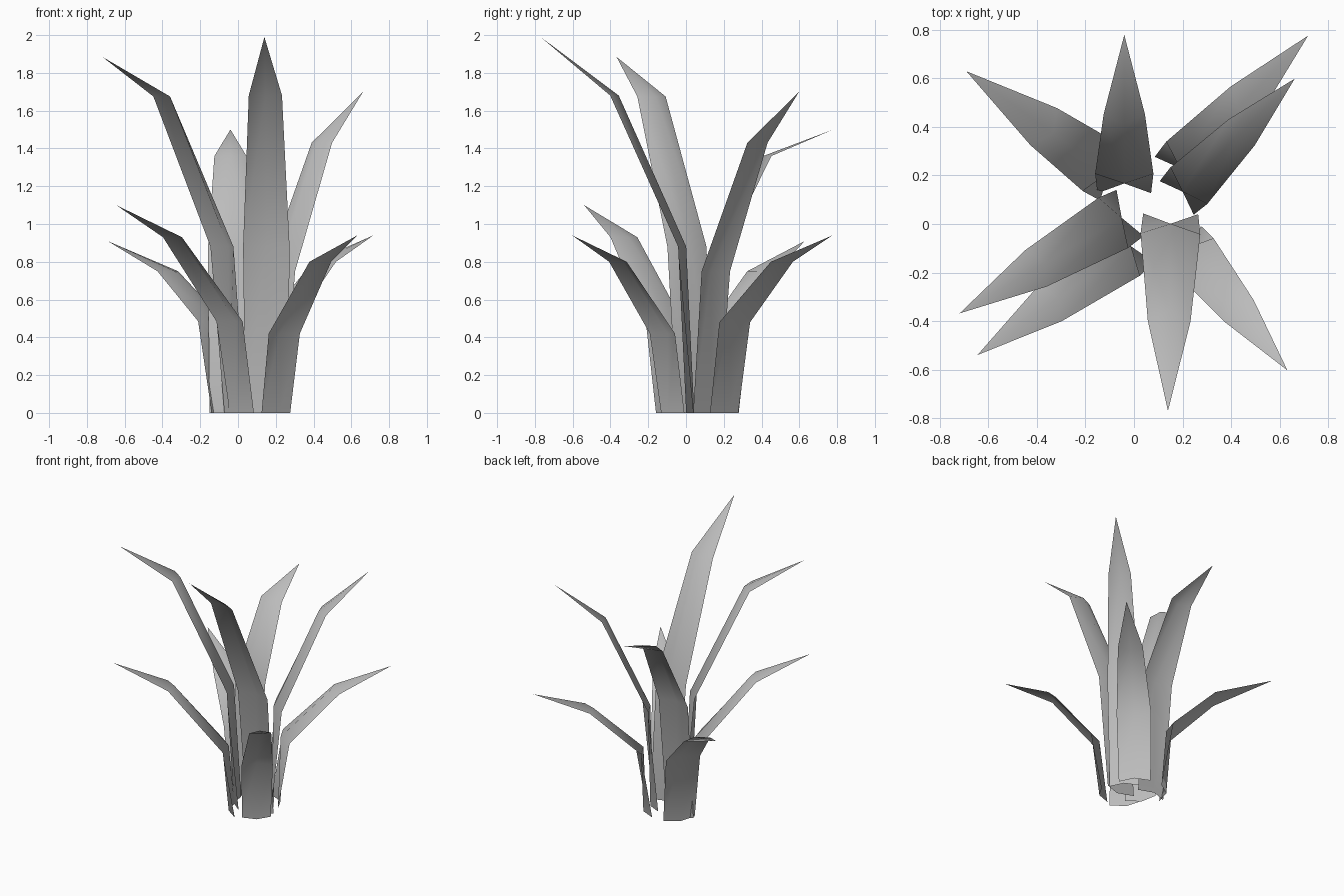
import bpy
import bmesh
from math import radians
from mathutils import Matrix

cube = bpy.data.objects.get("Cube")
if cube:
    bpy.data.objects.remove(cube, do_unlink=True)

# One flat grey for all leaves
grey = bpy.data.materials.new("leaf_grey")
grey.use_nodes = True
colour = (0.5, 0.5, 0.5, 1)
grey.diffuse_color = colour
grey.node_tree.nodes["Principled BSDF"].inputs["Base Color"].default_value = colour


def leaf(name, x, y, angle, heights, reaches, widths):
    """Folded strip of three rows and a tip; x, y is the middle of the bend row,
    reaches are measured outward from that row."""
    lower, upper, top = heights
    reach, tip_reach = reaches
    bend_half, upper_half = widths
    fold = bend_half / 3
    # Each row: edge reach, spine reach, half width, height
    rows = [
        (-2 * fold, -fold, bend_half * 0.92, 0),
        (0, -fold, bend_half, lower),
        (reach, reach - upper_half / 2, upper_half, upper),
    ]
    bm = bmesh.new()
    grid = []
    for edge, spine, half, z in rows:
        grid.append([bm.verts.new(p) for p in
                     ((edge, -half, z), (spine, 0, z), (edge, half, z))])
    tip = bm.verts.new((tip_reach, 0, top))
    for a, b in zip(grid, grid[1:]):
        for i in range(2):
            bm.faces.new((a[i], b[i], b[i + 1], a[i + 1]))
    for i in range(2):
        bm.faces.new((grid[-1][i], tip, grid[-1][i + 1]))
    # Upper side of the blade faces inward and up
    bm.normal_update()
    if sum(f.normal.z * f.calc_area() for f in bm.faces) < 0:
        bmesh.ops.reverse_faces(bm, faces=bm.faces[:])
    bm.transform(Matrix.Translation((x, y, 0)) @ Matrix.Rotation(radians(angle), 4, "Z"))
    for f in bm.faces:
        f.smooth = True
    mesh = bpy.data.meshes.new(name)
    bm.to_mesh(mesh)
    bm.free()
    mesh.materials.append(grey)
    obj = bpy.data.objects.new(name, mesh)
    bpy.context.collection.objects.link(obj)


# Tall leaves
leaf("tall_front_leaf", 0.15, -0.04, 269.2, (0.88, 1.68, 1.99), (0.36, 0.73), (0.123, 0.088))
leaf("tall_right_leaf", -0.085, 0.005, 210.5, (0.88, 1.675, 1.885), (0.37, 0.735), (0.12, 0.087))
leaf("tall_left_leaf", 0.226, 0.158, 45.3, (0.75, 1.43, 1.70), (0.31, 0.62), (0.107, 0.076))
leaf("tall_back_leaf", -0.04, 0.207, 90, (0.86, 1.36, 1.50), (0.245, 0.572), (0.12, 0.085))

# Short leaves
leaf("short_front_left_leaf", 0.245, -0.125, 309, (0.42, 0.80, 0.94), (0.303, 0.615), (0.106, 0.074))
leaf("short_back_left_leaf", 0.217, 0.258, 46, (0.48, 0.80, 0.94), (0.347, 0.72), (0.117, 0.084))
leaf("short_front_right_leaf", -0.045, -0.115, 215.3, (0.485, 0.93, 1.10), (0.37, 0.735), (0.12, 0.087))
leaf("short_back_right_leaf", -0.14, 0.235, 144.4, (0.485, 0.75, 0.91), (0.285, 0.677), (0.122, 0.094))
